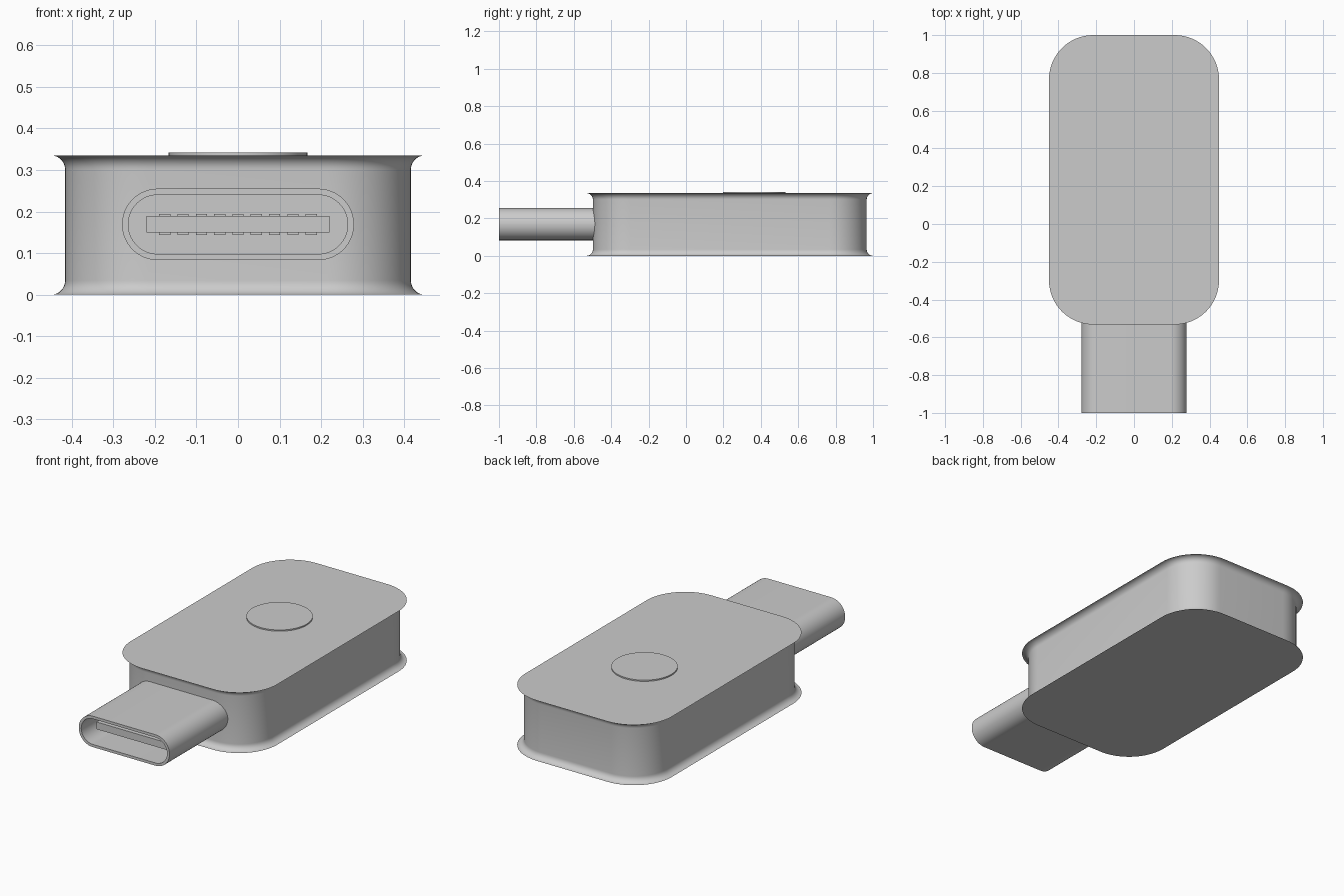
import bpy
import bmesh
from math import sin, cos, pi, radians
from mathutils import Vector

old = bpy.data.objects.get("Cube")
if old:
    bpy.data.objects.remove(old, do_unlink=True)

grey = bpy.data.materials.new("plain grey")
grey.use_nodes = True
GREY = (0.6, 0.6, 0.6, 1)
grey.diffuse_color = GREY
grey.node_tree.nodes["Principled BSDF"].inputs["Base Color"].default_value = GREY


def rounded_outline(half_w, half_h, radius, steps=16):
    """Counter-clockwise rounded rectangle; corner centres stay put when offset."""
    points = []
    for corner, (sx, sy) in enumerate([(1, 1), (-1, 1), (-1, -1), (1, -1)]):
        for i in range(steps + 1):
            a = (corner + i / steps) * pi / 2
            points.append((sx * (half_w - radius) + radius * cos(a),
                           sy * (half_h - radius) + radius * sin(a)))
    return points


def loft(name, half_w, half_h, radius, profile, place):
    """Sweep a rounded outline through (offset, depth) steps and cap both ends."""
    bm = bmesh.new()
    rings = []
    for offset, depth in profile:
        outline = rounded_outline(half_w + offset, half_h + offset, radius + offset)
        rings.append([bm.verts.new(place(u, v, depth)) for u, v in outline])
    for a, b in zip(rings, rings[1:]):
        for i in range(len(a)):
            j = (i + 1) % len(a)
            bm.faces.new((a[i], a[j], b[j], b[i]))
    bm.faces.new(rings[0])
    bm.faces.new(rings[-1])
    bmesh.ops.remove_doubles(bm, verts=bm.verts, dist=1e-5)
    bmesh.ops.recalc_face_normals(bm, faces=bm.faces)
    return finish(name, bm)


def finish(name, bm):
    mesh = bpy.data.meshes.new(name)
    bm.to_mesh(mesh)
    bm.free()
    mesh.materials.append(grey)
    obj = bpy.data.objects.new(name, mesh)
    bpy.context.collection.objects.link(obj)
    bpy.ops.object.select_all(action="DESELECT")
    obj.select_set(True)
    bpy.context.view_layer.objects.active = obj
    bpy.ops.object.shade_smooth_by_angle(angle=radians(30))
    return obj


def box(name, low, high):
    bm = bmesh.new()
    low, high = Vector(low), Vector(high)
    bmesh.ops.create_cube(bm, size=1)
    for v in bm.verts:
        v.co = (low + high) / 2 + v.co * (high - low)
    return finish(name, bm)


# Body: straight wall flaring out to a thin lip at top and bottom
HEIGHT, FLARE = 0.335, 0.034
lower = []
for i in range(9):
    t = i / 8 * pi / 2
    lower.append((FLARE * (1 - sin(t)), FLARE * (1 - cos(t))))
upper = [(o, HEIGHT - z) for o, z in reversed(lower)]
loft("body", 0.416, 0.732, 0.2, lower + upper,
     lambda u, v, d: (u, v + 0.234, d))

# Round button on the top face
bm = bmesh.new()
bmesh.ops.create_cone(bm, cap_ends=True, segments=64, radius1=0.167,
                      radius2=0.167, depth=0.012)
bmesh.ops.translate(bm, verts=bm.verts, vec=(0, 0.365, HEIGHT + 0.001))
finish("button", bm)

# Plug shell: hollow tube with fully rounded sides
PLUG_Z = 0.169
shell = [(0, -0.48), (0, -1), (-0.015, -1), (-0.015, -0.52)]
loft("plug_shell", 0.279, 0.086, 0.0859, shell,
     lambda u, v, d: (u, d, v + PLUG_Z))

# Tongue inside the plug, with a row of contacts above and below
box("tongue", (-0.22, -0.93, PLUG_Z - 0.02), (0.22, -0.51, PLUG_Z + 0.02))
for side, sign in (("upper", 1), ("lower", -1)):
    for i in range(9):
        x = (i - 4) * 0.044
        z = PLUG_Z + sign * 0.021
        box(f"{side}_contact_{i + 1}", (x - 0.0135, -0.9, z - 0.004),
            (x + 0.0135, -0.52, z + 0.004))
